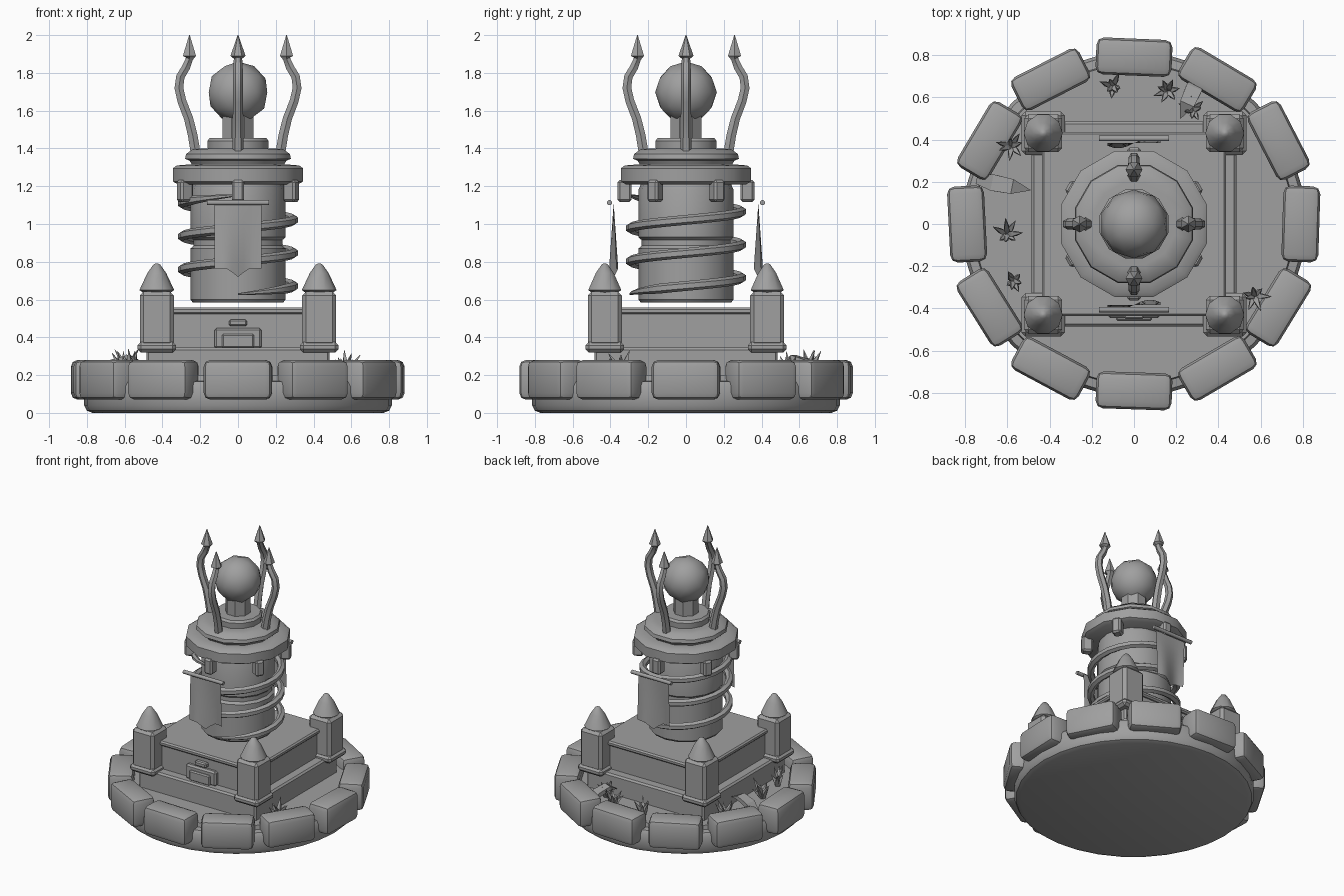
import bpy, bmesh, math, random
from mathutils import Vector, Matrix

if "Cube" in bpy.data.objects:
    bpy.data.objects.remove(bpy.data.objects["Cube"])
random.seed(4)
stone = bpy.data.materials.new("grey_stone")
stone.diffuse_color = (0.35, 0.35, 0.35, 1)
stone.use_nodes = True
stone.node_tree.nodes["Principled BSDF"].inputs["Base Color"].default_value = stone.diffuse_color


def finish(name, bm, smooth=35, bevel=0, segs=2):
    """Turn a bmesh into a named, shaded object."""
    bmesh.ops.recalc_face_normals(bm, faces=bm.faces)
    if bevel:
        bmesh.ops.bevel(bm, geom=list(bm.edges), offset=bevel, segments=segs, affect='EDGES', profile=0.5)
    me = bpy.data.meshes.new(name)
    bm.to_mesh(me)
    bm.free()
    me.materials.append(stone)
    ob = bpy.data.objects.new(name, me)
    bpy.context.collection.objects.link(ob)
    if smooth:
        bpy.ops.object.select_all(action='DESELECT')
        ob.select_set(True)
        bpy.context.view_layer.objects.active = ob
        bpy.ops.object.shade_smooth_by_angle(angle=math.radians(smooth))
    return ob


def box(name, size, loc, bevel=0.01, turn=0, segs=1):
    bm = bmesh.new()
    bmesh.ops.create_cube(bm, size=1)
    bmesh.ops.scale(bm, vec=size, verts=bm.verts)
    ob = finish(name, bm, 35, bevel, segs)
    ob.matrix_world = Matrix.Translation(loc) @ Matrix.Rotation(turn, 4, 'Z')
    return ob


def skin(bm, rings):
    """Bridge successive rings of points and cap both ends."""
    vs = [[bm.verts.new(p) for p in r] for r in rings]
    n = len(vs[0])
    for a, b in zip(vs, vs[1:]):
        for i in range(n):
            bm.faces.new((a[i], a[(i + 1) % n], b[(i + 1) % n], b[i]))
    bm.faces.new(vs[0][::-1])
    bm.faces.new(vs[-1])


def lathe(name, profile, sides, loc=(0, 0, 0), smooth=35, phase=0.0):
    bm = bmesh.new()
    skin(bm, [[(r * math.cos(phase + math.tau * i / sides), r * math.sin(phase + math.tau * i / sides), z)
               for i in range(sides)] for r, z in profile])
    ob = finish(name, bm, smooth)
    ob.location = loc
    return ob


def sweep(bm, path, radii, sides, side_axis=None, squash=1.0):
    """Tube of varying radius along a path."""
    rings = []
    for k, p in enumerate(path):
        t = (path[min(k + 1, len(path) - 1)] - path[max(k - 1, 0)]).normalized()
        u = t.cross(side_axis or Vector((0, 0, 1))).normalized()
        v = t.cross(u)
        rings.append([p + radii[k] * (u * math.cos(a) + v * squash * math.sin(a))
                      for a in (math.tau * (i + 0.5) / sides for i in range(sides))])
    skin(bm, rings)


# Round foundation
lathe("foundation", [(0.77, 0), (0.80, 0.012), (0.815, 0.04), (0.815, 0.14), (0.80, 0.165),
                     (0.76, 0.17), (0.755, 0.20)], 32)

# Ring of twelve boulders
for i in range(12):
    a = math.tau * i / 12
    box("ring_stone", (0.175, 0.36, 0.21), (0.79 * math.cos(a), 0.79 * math.sin(a), 0.175), 0.035,
        a + random.uniform(-0.06, 0.06), 2)

# Square stepped plinth
box("lower_step", (0.97, 0.97, 0.20), (0, 0, 0.245), 0.012)
box("plinth_block", (0.83, 0.83, 0.2), (0, 0, 0.435), 0.01)
box("plinth_slab", (0.87, 0.87, 0.035), (0, 0, 0.54), 0.01)

# Plaque on the front of the plinth
box("plaque_frame", (0.25, 0.04, 0.11), (0, -0.425, 0.395), 0.012)
box("plaque_panel", (0.17, 0.04, 0.075), (0, -0.44, 0.38), 0.008)
box("plaque_crest", (0.095, 0.04, 0.035), (0, -0.43, 0.477), 0.008)

# Corner pillars with pointed caps
for sx in (-1, 1):
    for sy in (-1, 1):
        x, y = 0.43 * sx, 0.43 * sy
        box("pillar_foot", (0.205, 0.205, 0.055), (x, y, 0.348), 0.018)
        box("pillar_shaft", (0.18, 0.18, 0.29), (x, y, 0.497), 0.02)
        lathe("pillar_cap", [(0.07, 0.635), (0.092, 0.65), (0.05, 0.74), (0.018, 0.785), (0.004, 0.792)],
              10, (x, y, 0), 40)

# Tower drum with a groove at mid height
lathe("tower_drum", [(0.24, 0.585), (0.252, 0.60), (0.252, 0.87), (0.235, 0.885), (0.235, 0.915),
                     (0.252, 0.93), (0.252, 1.18), (0.235, 1.22)], 16)

# Tower crown tiers
lathe("crown_ring", [(0.33, 1.21), (0.357, 1.225), (0.357, 1.295), (0.335, 1.31), (0.27, 1.315)], 12,
      phase=math.pi / 12)
lathe("crown_tier", [(0.25, 1.31), (0.265, 1.335), (0.29, 1.345), (0.285, 1.37), (0.25, 1.395), (0.2, 1.40)], 12,
      phase=math.pi / 12)
lathe("orb_base", [(0.165, 1.39), (0.168, 1.44), (0.155, 1.455)], 12, phase=math.pi / 12)
lathe("orb_stem", [(0.088, 1.44), (0.088, 1.585)], 8, phase=math.pi / 8)

# Orb
bm = bmesh.new()
bmesh.ops.create_icosphere(bm, subdivisions=2, radius=0.163)
finish("orb", bm, 60).location = (0, 0, 1.697)

# Six corbels under the crown
for i in range(6):
    a = math.tau * i / 6 + math.pi / 2
    box("corbel", (0.075, 0.065, 0.115), (0.325 * math.cos(a), 0.325 * math.sin(a), 1.175), 0.012, a)

# Spiral band, three turns
bm = bmesh.new()
N = 72
path = [Vector((0.295 * math.cos(t), 0.295 * math.sin(t), 0.628 + 0.175 * 3 * k / N))
        for k in range(N + 1) for t in [-math.pi / 2 + math.tau * 3 * k / N]]
sweep(bm, path, [0.026 * min(1, 0.2 + k / 5, 0.2 + (N - k) / 5) for k in range(N + 1)], 6)
finish("spiral_band", bm, 35)

# Four curved prongs with spear tips
bend = [(0.225, 1.38), (0.24, 1.47), (0.262, 1.56), (0.297, 1.65), (0.313, 1.72), (0.305, 1.78),
        (0.275, 1.83), (0.257, 1.875), (0.257, 1.89), (0.257, 2.0)]
thick = [0.03, 0.029, 0.028, 0.027, 0.027, 0.026, 0.025, 0.022, 0.04, 0.002]
for i in range(4):
    bm = bmesh.new()
    sweep(bm, [Vector((r, 0, z)) for r, z in bend], thick, 6, Vector((0, 1, 0)))
    finish("prong", bm, 40).rotation_euler.z = i * math.pi / 2

# Hanging banners with rods, front and back
for turn in (0, math.pi):
    bm = bmesh.new()
    cols, rows = 8, 6
    grid = []
    for j in range(rows + 1):
        f = j / rows
        row = []
        for i in range(cols + 1):
            s = i / cols * 2 - 1
            z = 1.11 - f * (0.345 + 0.045 * max(0, 1 - abs(s) * 2.2))
            row.append(bm.verts.new((0.125 * s, -0.383 + 0.025 * f * math.sin(s * 2.6), z)))
        grid.append(row)
    for a, b in zip(grid, grid[1:]):
        for i in range(cols):
            bm.faces.new((a[i], b[i], b[i + 1], a[i + 1]))
    bmesh.ops.solidify(bm, geom=list(bm.faces), thickness=0.012)
    finish("banner", bm, 35).rotation_euler.z = turn
    bm = bmesh.new()
    sweep(bm, [Vector((-0.165, -0.405, 1.113)), Vector((0.165, -0.405, 1.113))], [0.014] * 2, 8)
    finish("banner_rod", bm, 50).rotation_euler.z = turn

# Grass tufts behind the boulders
for x, y in [(-0.10, 0.65), (0.16, 0.63), (0.28, 0.54), (-0.60, -0.05), (-0.57, -0.27), (0.57, -0.34), (-0.58, 0.37)]:
    bm = bmesh.new()
    for k in range(7):
        a = math.tau * k / 7 + random.uniform(-0.3, 0.3)
        d = Vector((math.cos(a), math.sin(a), 0))
        lean, h = random.uniform(0.03, 0.08), random.uniform(0.09, 0.15)
        p = Vector((x, y, 0.19))
        sweep(bm, [p, p + d * lean * 0.4 + Vector((0, 0, h * 0.5)), p + d * lean + Vector((0, 0, h))],
              [0.016, 0.017, 0.001], 4, Vector((-d.y, d.x, 0)))
    finish("grass_tuft", bm, 0)

# Broad arching leaves
for root, tip in [((-0.74, 0.21), (-0.49, 0.16)), ((0.31, 0.70), (0.22, 0.50))]:
    a, b = Vector((*root, 0.2)), Vector((*tip, 0.26))
    bm = bmesh.new()
    sweep(bm, [a.lerp(b, f) + Vector((0, 0, 0.06 * math.sin(f * math.pi))) for f in (0, 0.3, 0.65, 1)],
          [0.03, 0.055, 0.05, 0.002], 4, squash=0.4)
    finish("broad_leaf", bm, 0)
